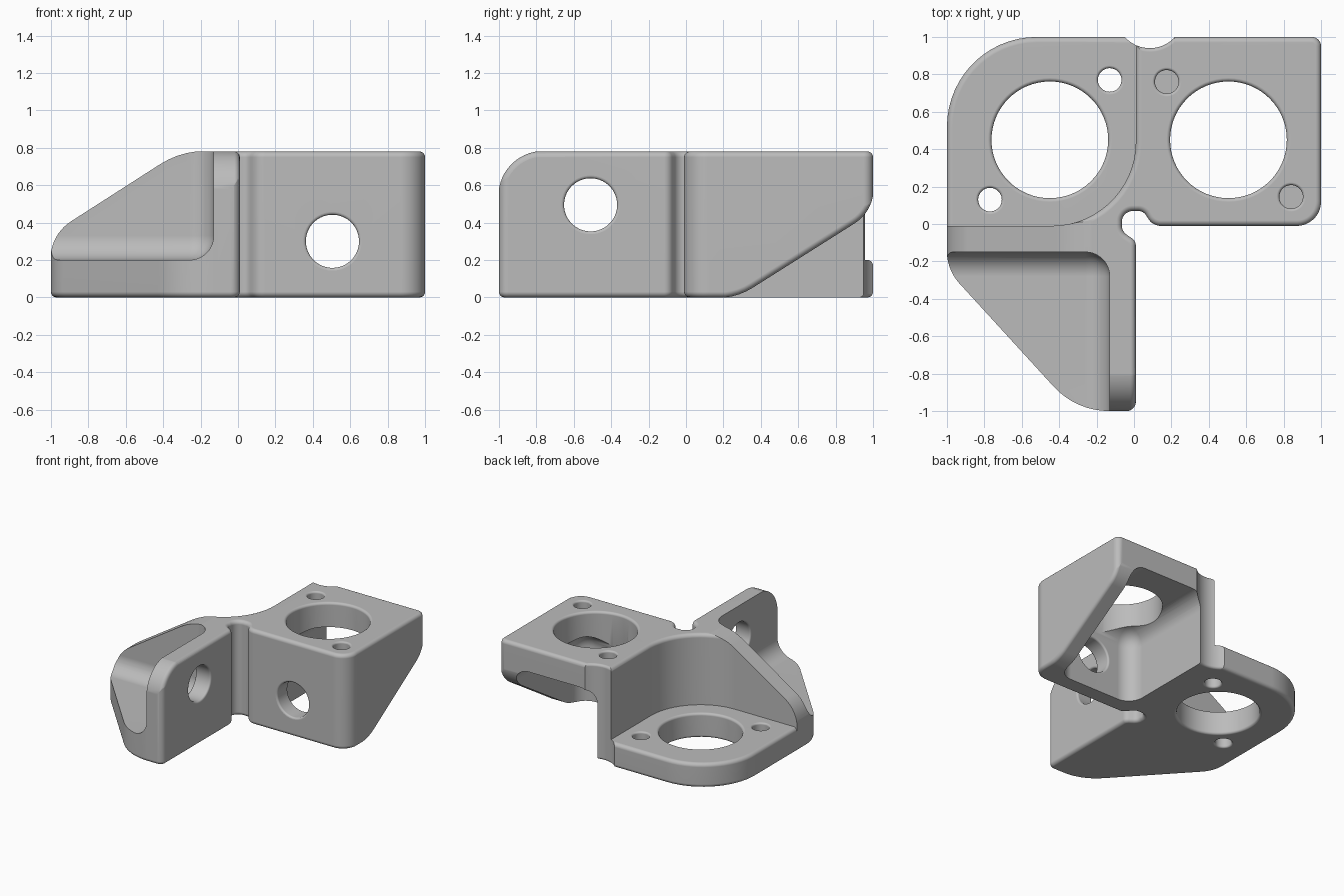
import bpy, bmesh, math
from mathutils import Vector

if "Cube" in bpy.data.objects:
    bpy.data.objects.remove(bpy.data.objects["Cube"])

EDGE = 0.03    # outer edge rounding
FILLET = 0.13  # pocket fillet
TOP = 0.78
PLATE = 0.2


def rounded(points):
    """Closed 2D outline from (u, v, corner radius)."""
    out = []
    n = len(points)
    for i, (u, v, r) in enumerate(points):
        p = Vector((u, v))
        if r == 0:
            out.append(p)
            continue
        a = (Vector(points[i - 1][:2]) - p).normalized()
        b = (Vector(points[(i + 1) % n][:2]) - p).normalized()
        half = a.angle(b) / 2
        centre = p + (a + b).normalized() * (r / math.sin(half))
        start = p + a * (r / math.tan(half)) - centre
        end = p + b * (r / math.tan(half)) - centre
        sweep = math.atan2(start.cross(end), start.dot(end))
        steps = max(4, round(abs(sweep) / math.radians(6)))
        for k in range(steps + 1):
            t = sweep * k / steps
            c, s = math.cos(t), math.sin(t)
            out.append(centre + Vector((start.x * c - start.y * s,
                                        start.x * s + start.y * c)))
    return out


def circle(u, v, r, n=64):
    return [Vector((u + r * math.cos(math.tau * k / n),
                    v + r * math.sin(math.tau * k / n))) for k in range(n)]


def inset(pts, d):
    """Move an outline inwards by d (outwards when negative)."""
    n = len(pts)
    area = sum(pts[i - 1].cross(pts[i]) for i in range(n))
    side = 1 if area > 0 else -1
    out = []
    for i, p in enumerate(pts):
        a = (p - pts[i - 1]).normalized()
        b = (pts[(i + 1) % n] - p).normalized()
        na, nb = Vector((-a.y, a.x)) * side, Vector((-b.y, b.x)) * side
        out.append(p + (na + nb) * (d / (1 + na.dot(nb))))
    return out


def end_sections(h, e, sign):
    """Sections for one end: e > 0 rounds the rim, e < 0 flares a cutter."""
    if e == 0:
        return [(h, 0)]
    r = abs(e)
    secs = []
    for k in range(6):
        t = math.pi / 2 * k / 5
        secs.append((h - sign * r * (1 - math.sin(t)), e * (1 - math.cos(t))))
    if e < 0:
        secs.append((h + sign * 0.1, e))
    return secs


def make_object(name, bm):
    bmesh.ops.recalc_face_normals(bm, faces=bm.faces[:])
    mesh = bpy.data.meshes.new(name)
    bm.to_mesh(mesh)
    bm.free()
    obj = bpy.data.objects.new(name, mesh)
    bpy.context.collection.objects.link(obj)
    return obj


def prism(name, pts, axis, h0, h1, e0=0, e1=0):
    place = {"x": lambda u, v, h: (h, u, v),
             "y": lambda u, v, h: (u, h, v),
             "z": lambda u, v, h: (u, v, h)}[axis]
    bm = bmesh.new()
    secs = end_sections(h0, e0, -1)[::-1] + end_sections(h1, e1, 1)
    rings = [[bm.verts.new(place(p.x, p.y, h)) for p in inset(pts, d)]
             for h, d in secs]
    for low, high in zip(rings, rings[1:]):
        for i in range(len(pts)):
            bm.faces.new((low[i - 1], low[i], high[i], high[i - 1]))
    bm.faces.new(rings[0])
    bm.faces.new(rings[-1])
    return make_object(name, bm)


def soft_box(name, low, high):
    bm = bmesh.new()
    bmesh.ops.create_cube(bm, size=1)
    for v in bm.verts:
        v.co = [(l + h) / 2 + c * (h - l) for l, h, c in zip(low, high, v.co)]
    bmesh.ops.bevel(bm, geom=bm.edges[:], offset=FILLET, segments=10,
                    profile=0.5, affect="EDGES")
    return make_object(name, bm)


def combine(body, tool, operation="DIFFERENCE"):
    tool.hide_render = True
    mod = body.modifiers.new(tool.name, "BOOLEAN")
    mod.operation, mod.solver, mod.object = operation, "EXACT", tool
    bpy.context.view_layer.objects.active = body
    bpy.ops.object.modifier_apply(modifier=mod.name)
    bpy.data.objects.remove(tool)


# Full-height body with corner relief
bracket = prism("corner_bracket", rounded([
    (-1, 1, 0), (-1, -0.245, 0.25), (-0.31, -1, 0.4), (0.01, -1, 0.05),
    (0.01, -0.09, 0.05), (-0.065, -0.04, 0.06), (-0.065, 0.07, 0.06),
    (0.05, 0.07, 0.05), (0.1, -0.01, 0.08), (1, -0.01, 0.13),
    (1, 1, 0.05)]), "z", 0, TOP, EDGE, EDGE)

# Clear the space above the low plate
combine(bracket, prism("plate_clearance", rounded([
    (-1.5, -0.01, 0), (0.01, -0.01, 0.45), (0.01, 1.5, 0), (-1.5, 1.5, 0)]),
    "z", -0.1, TOP, 0, -EDGE))

# Pockets under the high plate and in the front corner
combine(bracket, soft_box("rear_pocket", (0.14, 0.13, -0.5), (0.86, 1.5, 0.58)))
combine(bracket, soft_box("front_pocket", (-1.5, -1.5, PLATE), (-0.13, -0.15, 1.5)))

# Sloped gussets and rounded wall corner
combine(bracket, prism("left_slope", rounded([
    (-1.003, 0.15, 0), (-1.003, 0.336, 0.24), (-0.306, 0.783, 0.45),
    (-0.1, 0.783, 0), (-0.1, 1.2, 0), (-1.5, 1.2, 0), (-1.5, 0.15, 0)]),
    "y", -1.2, 0.3))
combine(bracket, prism("rear_slope", rounded([
    (0.15, -0.003, 0), (0.27, -0.003, 0.35), (1.003, 0.46, 0.22),
    (1.003, 0.7, 0), (1.3, 0.7, 0), (1.3, -0.3, 0), (0.15, -0.3, 0)]),
    "x", 0.3, 1, 0, -EDGE))
combine(bracket, prism("wall_corner", rounded([
    (-1.003, 0.3, 0), (-1.003, 0.783, 0.24), (-0.5, 0.783, 0),
    (-0.5, 1, 0), (-1.3, 1, 0), (-1.3, 0.3, 0)]),
    "x", -0.3, 0.01, 0, -EDGE))

# Low plate with a large rounded corner
combine(bracket, prism("low_plate", rounded([
    (-1, -0.1, 0), (-0.26, -0.1, 0), (0.07, 0.23, 0), (0.07, 1, 0),
    (-1, 1, 0.48)]), "z", 0, PLATE, EDGE, EDGE), "UNION")

# Rear notch
combine(bracket, prism("rear_notch", circle(0.085, 1.12, 0.18), "z",
                       0, TOP, -0.02, -0.02))

# Large holes, wall holes and screw holes with eased rims
holes = [
    ("low_bore", -0.45, 0.45, 0.312, "z", 0, PLATE, -0.02, -0.02),
    ("high_bore", 0.505, 0.45, 0.312, "z", -0.1, TOP, 0, -0.02),
    ("front_wall_hole", 0.505, 0.3, 0.142, "y", -0.01, 0.13, -0.015, -0.015),
    ("side_wall_hole", -0.51, 0.495, 0.142, "x", -0.13, 0.01, -0.015, -0.015),
    ("low_screw_a", -0.13, 0.77, 0.063, "z", 0, PLATE, -0.015, -0.015),
    ("low_screw_b", -0.77, 0.13, 0.063, "z", 0, PLATE, -0.015, -0.015),
    ("high_screw_a", 0.175, 0.76, 0.063, "z", 0.6, TOP, 0, -0.015),
    ("high_screw_b", 0.84, 0.145, 0.063, "z", 0.6, TOP, 0, -0.015),
]
for name, u, v, r, axis, h0, h1, e0, e1 in holes:
    combine(bracket, prism(name, circle(u, v, r), axis, h0, h1, e0, e1))

# Single grey material
grey = bpy.data.materials.new("plain_grey")
grey.use_nodes = True
colour = (0.5, 0.5, 0.5, 1)
grey.diffuse_color = colour
for node in grey.node_tree.nodes:
    if node.type == "BSDF_PRINCIPLED":
        node.inputs["Base Color"].default_value = colour
bracket.data.materials.clear()
bracket.data.materials.append(grey)
for face in bracket.data.polygons:
    face.material_index = 0

# Smooth shading with clean flats
for other in bpy.context.selected_objects:
    other.select_set(False)
bracket.select_set(True)
bpy.context.view_layer.objects.active = bracket
bpy.ops.object.shade_smooth_by_angle(angle=math.radians(30))
flats = bracket.modifiers.new("clean_flats", "WEIGHTED_NORMAL")
flats.keep_sharp = True
